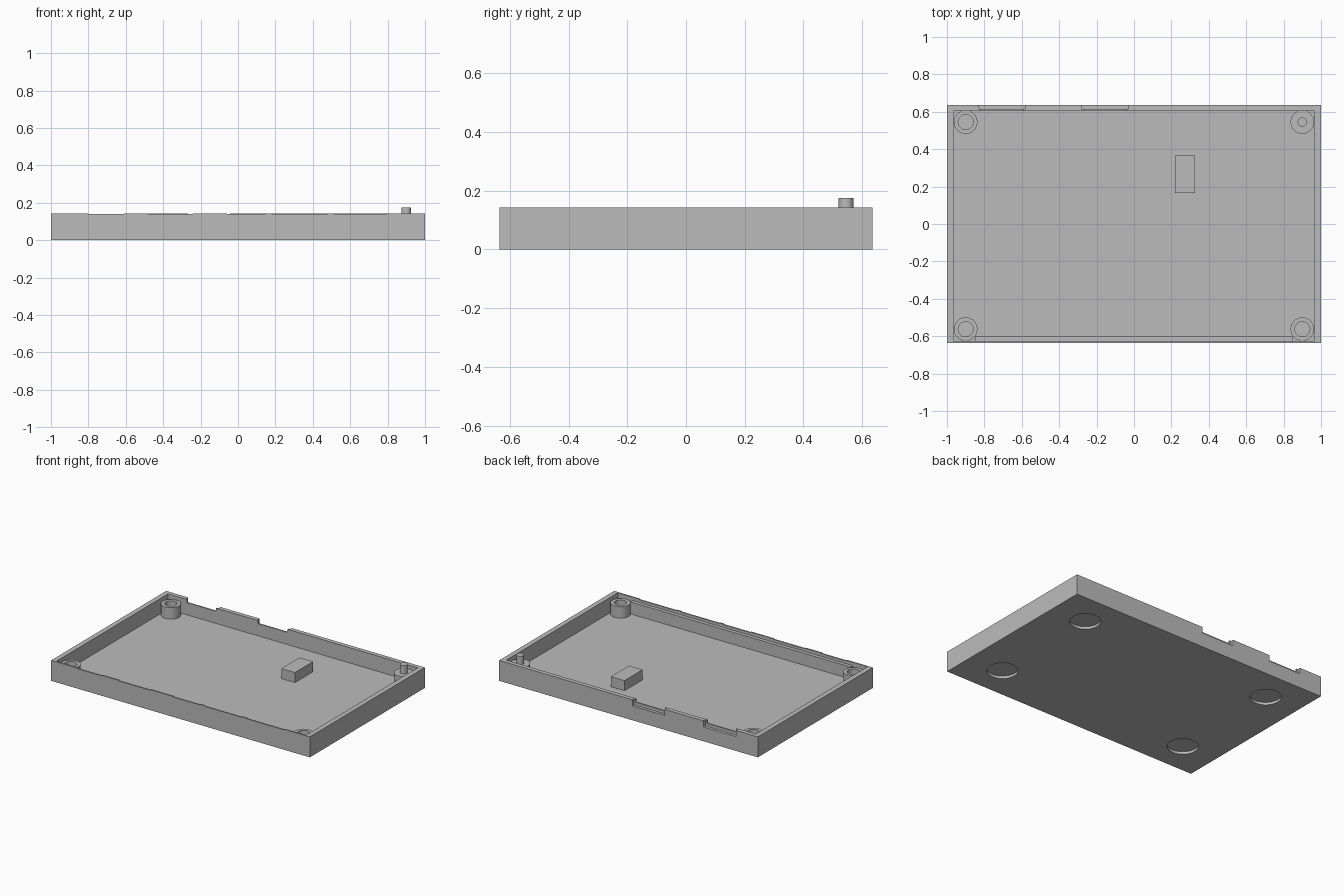
import bpy, bmesh, math
from mathutils import Matrix, Vector

cube = bpy.data.objects.get("Cube")
if cube:
    bpy.data.objects.remove(cube, do_unlink=True)

grey = bpy.data.materials.new("plain_grey")
grey.use_nodes = True
colour = (0.5, 0.5, 0.5, 1)
grey.diffuse_color = colour
grey.node_tree.nodes["Principled BSDF"].inputs["Base Color"].default_value = colour

FLOOR, RIM, POST_TOP = 0.036, 0.143, 0.116


def add_object(name, bm):
    bmesh.ops.recalc_face_normals(bm, faces=bm.faces)
    mesh = bpy.data.meshes.new(name)
    bm.to_mesh(mesh)
    bm.free()
    mesh.materials.append(grey)
    obj = bpy.data.objects.new(name, mesh)
    bpy.context.collection.objects.link(obj)
    return obj


def box(name, x, y, z):
    """Box from (low, high) ranges."""
    bm = bmesh.new()
    spans = (x, y, z)
    centre = Vector([(a + b) / 2 for a, b in spans])
    size = [b - a for a, b in spans]
    bmesh.ops.create_cube(bm, size=1, matrix=Matrix.Translation(centre) @ Matrix.Diagonal((*size, 1)))
    return add_object(name, bm)


def lathe(name, profile, x, y, steps=40):
    """Spin a (radius, height) profile about a vertical axis."""
    bm = bmesh.new()
    verts = [bm.verts.new((r, 0, z)) for r, z in profile]
    edges = [bm.edges.new(pair) for pair in zip(verts, verts[1:])]
    bmesh.ops.spin(bm, geom=verts + edges, axis=(0, 0, 1), cent=(0, 0, 0),
                   angle=math.tau, steps=steps)
    bmesh.ops.remove_doubles(bm, verts=bm.verts, dist=1e-5)
    bmesh.ops.translate(bm, verts=bm.verts, vec=(x, y, 0))
    obj = add_object(name, bm)
    select(obj)
    bpy.ops.object.shade_smooth_by_angle(angle=math.radians(35))
    return obj


def select(obj):
    bpy.ops.object.select_all(action='DESELECT')
    obj.select_set(True)
    bpy.context.view_layer.objects.active = obj


def cut(target, cutter):
    cutter.hide_render = True
    mod = target.modifiers.new("cut", 'BOOLEAN')
    mod.operation, mod.solver, mod.object = 'DIFFERENCE', 'EXACT', cutter
    select(target)
    bpy.ops.object.modifier_apply(modifier=mod.name)
    bpy.data.objects.remove(cutter, do_unlink=True)


# Tray shell with a thin front wall
tray = box("tray", (-1, 1), (-0.635, 0.635), (0, RIM))
cut(tray, box("cavity", (-0.965, 0.965), (-0.625, 0.605), (FLOOR, 0.3)))

# Stepped port notches in the back wall
for left, right in ((-0.83, -0.58), (-0.28, -0.03)):
    cut(tray, box("outer_notch", (left, right), (0.615, 0.7), (RIM - 0.043, 0.3)))
    cut(tray, box("inner_notch", (left + 0.012, right - 0.012), (0.58, 0.65), (RIM - 0.022, 0.3)))

# Shallow dips along the front rim
for left, right in ((-0.8, -0.61), (-0.48, -0.24), (-0.06, 0.15), (0.18, 0.48), (0.51, 0.8)):
    cut(tray, box("dip", (left, right), (-0.7, -0.61), (RIM - 0.004, 0.3)))

# Round foot recesses underneath
for x in (-0.74, 0.74):
    for y in (-0.405, 0.405):
        disc = [(0, -0.05), (0.098, -0.05), (0.098, 0.018), (0, 0.018)]
        cut(tray, lathe("foot_recess", disc, x, y))

# Ledge inside the front wall, and the block on the floor
box("front_ledge", (-0.85, 0.85), (-0.63, -0.6), (FLOOR - 0.01, 0.12))
box("floor_block", (0.22, 0.325), (0.165, 0.365), (FLOOR - 0.01, 0.107))

# Hollow corner posts, one with a locating pin
base = [(0.063, FLOOR - 0.005), (0.063, POST_TOP)]
hollow = base + [(0.04, POST_TOP), (0.04, FLOOR + 0.004), (0, FLOOR + 0.004)]
pinned = base + [(0.025, POST_TOP), (0.025, 0.175), (0, 0.175)]
lathe("back_right_post", hollow, -0.9, 0.545)
lathe("front_right_post", hollow, -0.9, -0.562)
lathe("front_left_post", hollow, 0.9, -0.562)
lathe("back_left_pin_post", pinned, 0.9, 0.545)
